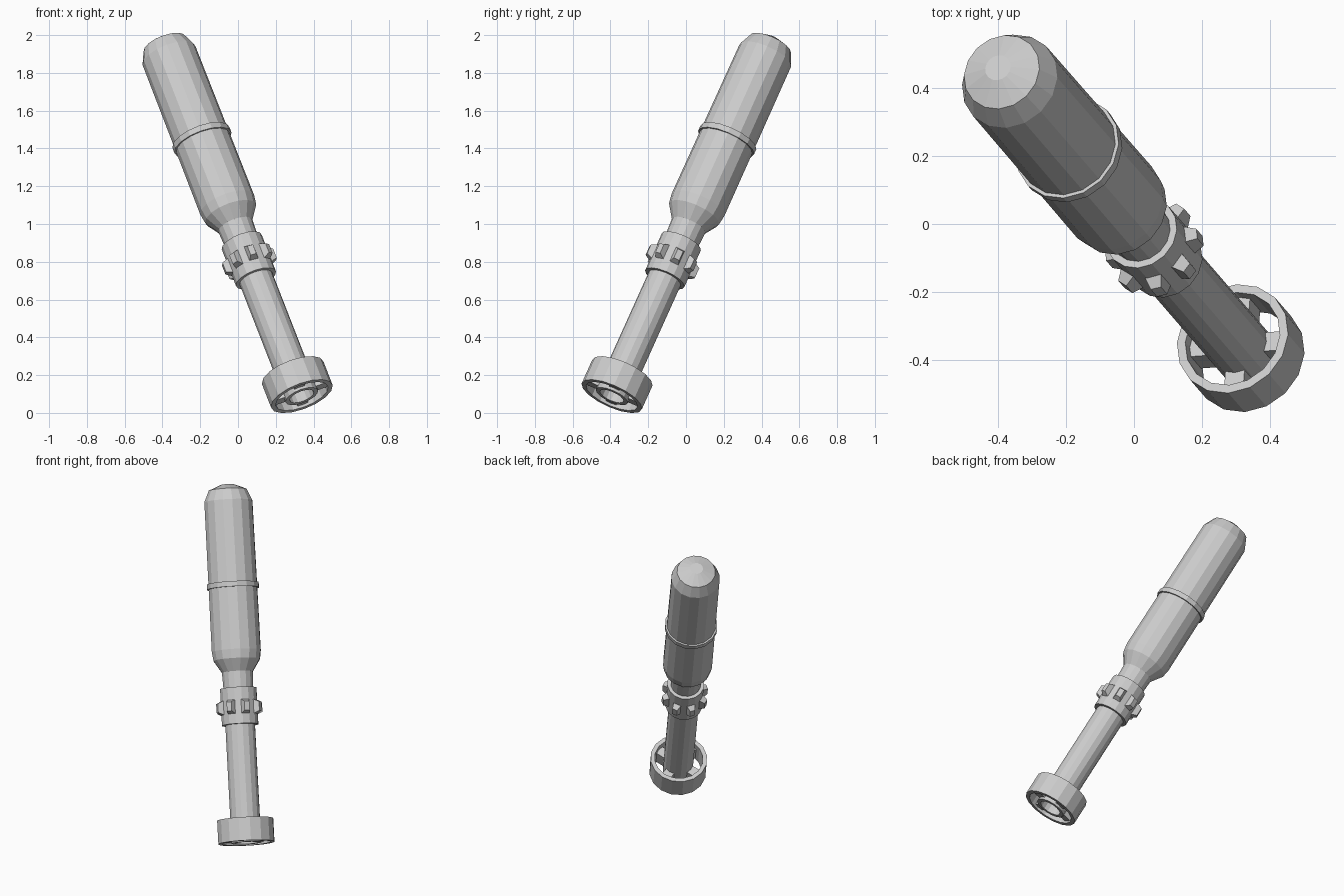
import bpy, bmesh
from math import sin, cos, pi, radians
from mathutils import Vector, Matrix

if "Cube" in bpy.data.objects:
    bpy.data.objects.remove(bpy.data.objects["Cube"])

SIDES = 16
AXIS = Vector((-0.335, 0.387, 0.859)).normalized()
PLACE = Matrix.Translation((0.338, -0.393, 0.088)) @ \
    Vector((0, 0, 1)).rotation_difference(AXIS).to_matrix().to_4x4()


def finish(name, bm):
    bmesh.ops.recalc_face_normals(bm, faces=bm.faces)
    me = bpy.data.meshes.new(name)
    bm.to_mesh(me)
    bm.free()
    ob = bpy.data.objects.new(name, me)
    ob.matrix_world = PLACE
    bpy.context.collection.objects.link(ob)


def lathe(name, profile, loop=False):
    """Revolve (radius, height) points; cap the ends or close into a ring."""
    bm = bmesh.new()
    rings = [[bm.verts.new((r * cos(2 * pi * i / SIDES), r * sin(2 * pi * i / SIDES), z))
              for i in range(SIDES)] for r, z in profile]
    pairs = list(zip(rings, rings[1:]))
    if loop:
        pairs.append((rings[-1], rings[0]))
    else:
        bm.faces.new(rings[0])
        bm.faces.new(rings[-1])
    for a, b in pairs:
        for i in range(SIDES):
            j = (i + 1) % SIDES
            bm.faces.new((a[i], a[j], b[j], b[i]))
    finish(name, bm)


def radial_blocks(name, count, phase, r0, r1, base, tip, z):
    """Tapered blocks pointing outward, base/tip = (width, height)."""
    bm = bmesh.new()
    for k in range(count):
        rot = Matrix.Rotation(radians(phase) + 2 * pi * k / count, 4, 'Z')
        vs = bmesh.ops.create_cube(bm, size=1)['verts']
        for v in vs:
            r, (w, h) = (r1, tip) if v.co.x > 0 else (r0, base)
            v.co = rot @ Vector((r, v.co.y * w, z + v.co.z * h))
    finish(name, bm)


# Main shaft: recessed foot, handle, neck, wide body and domed tip
lathe("shaft", [(0.068, 0.06), (0.068, 0.0), (0.092, 0.0), (0.092, 0.95), (0.096, 1.05),
                (0.144, 1.125), (0.152, 1.18), (0.149, 2.10), (0.118, 2.17), (0.04, 2.203)])
# Raised band around the body
lathe("body_band", [(0.14, 1.563), (0.161, 1.563), (0.161, 1.595), (0.14, 1.595)], True)
# Collar with studs
lathe("collar", [(0.085, 0.725), (0.113, 0.725), (0.113, 0.95), (0.085, 0.95)], True)
radial_blocks("collar_studs", 8, 10, 0.10, 0.143, (0.055, 0.095), (0.032, 0.055), 0.83)
# Foot ring and its spokes
lathe("foot_ring", [(0.148, 0.0), (0.174, 0.0), (0.174, 0.144), (0.148, 0.144)], True)
radial_blocks("foot_spokes", 4, 0, 0.08, 0.155, (0.06, 0.09), (0.06, 0.09), 0.06)
